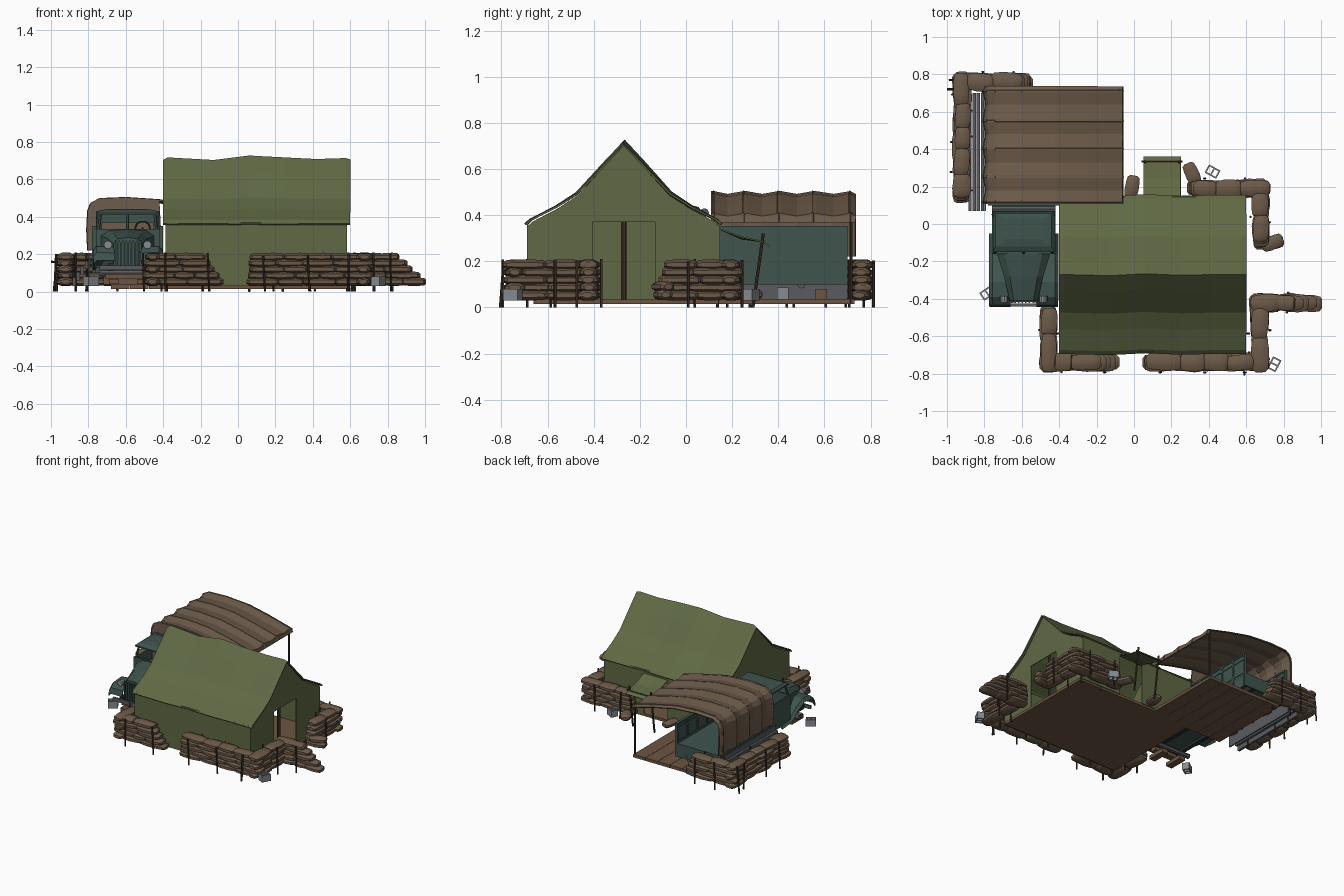
import bpy, bmesh, math, random
from mathutils import Vector

if "Cube" in bpy.data.objects:
    bpy.data.objects.remove(bpy.data.objects["Cube"])
random.seed(4)

def mat(name, c):
    m = bpy.data.materials.new(name)
    m.diffuse_color = (*c, 1)
    m.use_nodes = True
    m.node_tree.nodes["Principled BSDF"].inputs["Base Color"].default_value = m.diffuse_color
    return m
GREEN = mat("tent green", (0.115, 0.14, 0.058))
CANVAS = mat("brown canvas", (0.155, 0.108, 0.07))
SACK = mat("sandbag brown", (0.15, 0.102, 0.066))
TEAL = mat("truck green", (0.05, 0.088, 0.076))
WOOD = mat("plank brown", (0.15, 0.09, 0.055))
DARK = mat("dark wood", (0.05, 0.033, 0.022))
STEEL = mat("grey steel", (0.1, 0.105, 0.115))
STONE = mat("block grey", (0.24, 0.26, 0.28))
BLACK = mat("dark grille", (0.02, 0.03, 0.03))

def finish(name, bm, m, thick=0, smooth=False):
    bmesh.ops.recalc_face_normals(bm, faces=bm.faces)
    me = bpy.data.meshes.new(name)
    bm.to_mesh(me)
    bm.free()
    ob = bpy.data.objects.new(name, me)
    bpy.context.collection.objects.link(ob)
    me.materials.append(m)
    if thick:
        s = ob.modifiers.new("thickness", 'SOLIDIFY')
        s.thickness, s.offset = thick, 0
    if smooth:
        for o in bpy.context.selected_objects:
            o.select_set(False)
        ob.select_set(True)
        bpy.context.view_layer.objects.active = ob
        bpy.ops.object.shade_smooth_by_angle(angle=math.radians(35))
    return ob

def loft(bm, rings, closed=True, cap=True):
    vs = [[bm.verts.new(p) for p in r] for r in rings]
    n = len(vs[0])
    for a, b in zip(vs, vs[1:]):
        for i in range(n if closed else n - 1):
            bm.faces.new((a[i], a[(i + 1) % n], b[(i + 1) % n], b[i]))
    if closed and cap:
        bm.faces.new(vs[0])
        bm.faces.new(vs[-1])

def box(bm, x0, x1, y0, y1, z0, z1):
    loft(bm, [[(x0, y0, z), (x1, y0, z), (x1, y1, z), (x0, y1, z)] for z in (z0, z1)])

def tube(bm, p, q, r, n=6):
    p, q = Vector(p), Vector(q)
    d = (q - p).normalized()
    u = d.orthogonal().normalized()
    v = d.cross(u)
    loft(bm, [[o + r * (u * math.cos(2 * math.pi * i / n) + v * math.sin(2 * math.pi * i / n)) for i in range(n)] for o in (p, q)])

def boxes(name, m, items):
    bm = bmesh.new()
    for b in items:
        box(bm, *b)
    return finish(name, bm, m)

def tubes(name, m, items):
    bm = bmesh.new()
    for t in items:
        tube(bm, *t)
    return finish(name, bm, m)

# ---- wooden floors
boxes("tent_floor", WOOD, [(-.38, .6, -.66, .14, .015, .035)])
boxes("awning_floor", WOOD, [(-.68 + i * .102, -.58 + i * .102, .1, .73, .015, .037) for i in range(6)])

# ---- tent roof: concave profile with a wavy ridge
half = [(.42, .36), (.40, .38), (.29, .437), (.2, .495), (.08, .625), (0, .71)]
prof = [(-a, z) for a, z in half] + half[-2::-1]
RY = -.27
bm = bmesh.new()
rings = []
for x, k, dy in [(-.40, .97, 0), (-.375, 1.01, 0), (-.13, .97, -.006), (.06, 1.04, .004), (.25, 1.01, -.004), (.42, .985, 0), (.575, 1, 0), (.6, .98, 0)]:
    rings.append([(x, RY + y * 1.005 + dy, .37 + (z - .37) * k) for y, z in prof])
loft(bm, rings, closed=False)
finish("tent_roof", bm, GREEN, .008)

# ---- tent walls: rear wall has an opening, right gable has a door
bm = bmesh.new()
def panel(pts):
    bm.faces.new([bm.verts.new(p) for p in pts])
gable = [(RY + y * .985, z - .008) for y, z in prof[::-1]]
door = [(-.685, .03), (-.405, .03), (-.405, .37), (-.135, .37), (-.135, .03), (.144, .03)]
panel([(.58, y, z) for y, z in door + gable])
panel([(-.385, y, z) for y, z in [(-.685, .03), (.144, .03)] + gable])
panel([(-.385, -.685, .03), (.58, -.685, .03), (.58, -.685, .37), (-.385, -.685, .37)])
panel([(-.385, .144, .03), (.05, .144, .03), (.05, .144, .33), (.25, .144, .33), (.25, .144, .03),
       (.58, .144, .03), (.58, .144, .37), (-.385, .144, .37)])
finish("tent_walls", bm, GREEN, .006)

# ---- raised flap over the rear opening, with poles
bm = bmesh.new()
loft(bm, [[(x, .145, .34), (x, .24, .305 - s), (x, .335, .285), (x, .36, .265)] for x, s in ((.05, 0), (.15, .008), (.25, 0))], closed=False)
finish("rear_flap", bm, GREEN, .006)
tubes("flap_poles", DARK, [((x, .29, .0), (x, .335, .32), .007) for x in (.06, .24)]
      + [((.04, .335, .285), (.26, .335, .285), .006)])
tubes("tent_poles", DARK, [((x, RY, .03), (x, RY, .69), .012) for x in (-.33, .53)]
      + [((-.37, RY, .68), (.57, RY, .68), .008)])

# ---- brown canopy over truck bed, extended as an awning
bm = bmesh.new()
cp = [(-.80, .22), (-.805, .33), (-.80, .43), (-.785, .47), (-.74, .494), (-.6, .5), (-.42, .488), (-.25, .452), (-.065, .405), (-.06, .368)]
ys = [.108, .12, .18, .25, .262, .33, .40, .412, .48, .55, .562, .64, .71, .735]
rib = (.12, .25, .40, .55, .71)
rings = []
for y in ys:
    d = 0 if min(abs(y - r) for r in rib) < .02 else -.012
    rings.append([(x - (d if i < 4 else 0), y, z + (d if 2 < i < 9 else 0)) for i, (x, z) in enumerate(cp)])
loft(bm, rings, closed=False)
finish("canopy", bm, CANVAS, .008)
bm = bmesh.new()
for y in rib:
    for a, b in zip(cp, cp[1:]):
        tube(bm, (a[0], y, a[1]), (b[0], y, b[1]), .007, 5)
finish("canopy_ribs", bm, CANVAS)
tubes("awning_poles", DARK, [((-.075, y, .02), (-.075, y, .41), .007) for y in (.12, .715)])
# canvas front of the canopy behind the cab
bm = bmesh.new()
panel([(x, .115, z) for x, z in cp[:7]] + [(-.41, .115, .3)])
finish("canopy_front", bm, CANVAS, .006)

# ---- truck bed: floor, boarded sides with frames, hanging flap
CX = -.59
L = [(-.775, -.405, .1, .7, .185, .2), (-.775, -.405, .1, .112, .2, .35), (-.775, -.405, .69, .7, .1, .19)]
for s in (-1, 1):
    x = CX + s * .18
    L += [(x - .004, x + .004, .1, .7, .1, .345), (x - .009, x + .009, .1, .7, .305, .318),
          (x - .009, x + .009, .1, .7, .2, .215), (x - .01, x + .01, .1, .7, .34, .352)]
    L += [(x - .01, x + .01, .1 + i * .1175, .113 + i * .1175, .1, .345) for i in range(6)]
boxes("truck_bed", TEAL, L)
boxes("chassis_rails", BLACK, [(CX + s * .09 - .015, CX + s * .09 + .015, -.42, .7, .11, .15) for s in (-1, 1)])
tubes("axles", STEEL, [((CX - .15, y, .1), (CX + .15, y, .1), .018, 8) for y in (-.3, .5)]
      + [((CX - .17, .08, .41), (CX + .17, .08, .41), .02, 8)])

# ---- truck cab: lower body, posts, roof
boxes("cab_body", TEAL, [(CX - .17, CX - .158, -.15, .06, .14, .33), (CX + .158, CX + .17, -.15, .06, .14, .33),
      (CX - .17, CX + .17, .05, .062, .14, .42), (CX - .17, CX + .17, -.16, -.145, .14, .335),
      (CX - .17, CX + .17, -.15, .06, .13, .145)])
bm = bmesh.new()
for x in (-.155, 0, .155):
    tube(bm, (CX + x, -.155, .33), (CX + x * .93, -.125, .425), .008)
for s in (-1, 1):
    tube(bm, (CX + s * .16, .05, .33), (CX + s * .15, .045, .425), .012)
def ring(x, y0, y1, z):
    return [(CX - x, y0, z), (CX + x, y0, z), (CX + x, y1, z), (CX - x, y1, z)]
loft(bm, [ring(.165, -.15, .065, .41), ring(.165, -.15, .065, .42), ring(.15, -.12, .055, .435), ring(.1, -.08, .03, .441)])
finish("cab_frame_and_roof", bm, TEAL)
boxes("cab_seat", CANVAS, [(CX - .14, CX + .14, -.03, .04, .2, .26), (CX - .14, CX + .14, .015, .045, .26, .37)])
bm = bmesh.new()
for i in range(10):
    a, b = [2 * math.pi * j / 10 for j in (i, i + 1)]
    tube(bm, *[(CX + .08 + .04 * math.cos(t), -.08 + .02 * math.sin(t), .34 + .035 * math.sin(t)) for t in (a, b)], .005, 5)
tube(bm, (CX + .08, -.08, .34), (CX + .08, -.14, .28), .006)
finish("steering_wheel", bm, BLACK)

# ---- hood, grille, fenders, lamps, bumper
bm = bmesh.new()
def hood(y, w, z):
    return [(CX + a * w, y, h) for a, h in ((-1, .13), (-1, z - .035), (-.7, z - .008), (0, z), (.7, z - .008), (1, z - .035), (1, .13))]
loft(bm, [hood(-.15, .145, .335), hood(-.28, .105, .318), hood(-.41, .075, .29)])
finish("hood", bm, TEAL)
boxes("grille", BLACK, [(CX - .065, CX + .065, -.416, -.409, .14, .265)])
boxes("grille_bars", TEAL, [(CX - .068 + i * .019, CX - .06 + i * .019, -.423, -.41, .135, .272) for i in range(8)])
bm = bmesh.new()
fp = [(-.44, .165), (-.43, .205), (-.39, .235), (-.31, .24), (-.23, .2), (-.16, .145), (-.05, .135)]
for s in (-1, 1):
    loft(bm, [[(CX + s * w, y, z - d) for y, z in fp] for w, d in ((.07, 0), (.165, 0), (.182, .02))], closed=False)
finish("fenders", bm, TEAL, .01)
tubes("headlamps", STONE, [((CX + s * .105, -.42, .25), (CX + s * .105, -.385, .25), .022, 10) for s in (-1, 1)])
boxes("bumper", STEEL, [(CX - .15, CX + .15, -.44, -.425, .115, .14)])

# ---- steel sheets beside the truck, supports under it
boxes("steel_sheets", STEEL, [(-.885 + i * .022, -.868 + i * .022, .07, .7, .03 + i * .03, .075 + i * .03) for i in range(4)]
      + [(-.8, -.79, .07, .7, .03, .2)])
boxes("support_planks", WOOD, [(CX - .12, CX + .12, -.38, -.33, .07, .095), (CX - .1, CX - .05, -.42, -.28, .04, .068),
      (CX + .05, CX + .1, -.42, -.28, .04, .068), (-.72, -.44, .2, .25, .037, .08), (-.72, -.44, .56, .61, .037, .08)])

# ---- hollow building blocks
for i, (x, y, z, r) in enumerate([(-.785, -.37, .03, .6), (.42, .28, .03, -.5), (.75, -.75, .03, 1.1), (CX - .07, .42, .037, 0), (CX + .1, .42, .037, 0)]):
    ob = boxes(f"building_block_{i}", STONE, [(-.035, .035, a, a + .008, 0, .05) for a in (-.025, .017)]
               + [(a - .004, a + .004, -.025, .025, 0, .05) for a in (-.031, 0, .031)])
    ob.location, ob.rotation_euler = (x, y, z), (0, 0, r)

# ---- sandbag walls: staggered layers along each leg
def bag(bm, c, ang, l, w, h):
    ca, sa = math.cos(ang), math.sin(ang)
    rings = []
    for t, k in ((-.5, .5), (-.42, .85), (-.15, 1), (.2, .96), (.42, .85), (.5, .5)):
        pts = []
        for i in range(8):
            a = math.pi / 4 * (i + .5)
            v, z = k * w * .54 * math.cos(a), k * h * .54 * math.sin(a)
            pts.append((c[0] + ca * t * l - sa * v, c[1] + sa * t * l + ca * v, c[2] + z))
        rings.append(pts)
    loft(bm, rings)

LAYERS, R = 5, random.uniform
def wall(name, pts, trim0, trim1):
    bm, st = bmesh.new(), bmesh.new()
    legs = list(zip(pts, pts[1:]))
    for j, (p, q) in enumerate(legs):
        p, q = Vector(p), Vector(q)
        d = (q - p).normalized()
        ang = math.atan2(d.y, d.x)
        for k in range(LAYERS):
            a = p + d * (k * trim0 if j == 0 else -.045 if k % 2 else .03)
            b = q - d * (k * trim1 if j == len(legs) - 1 else .03 if k % 2 else -.045)
            n = max(1, round((b - a).length / .145))
            cuts = [0] + [(i + R(-.15, .15) + (.2 if k % 2 else -.15)) / n for i in range(1, n)] + [1]
            for u, v in zip(cuts, cuts[1:]):
                c = a.lerp(b, (u + v) / 2)
                bag(bm, (c.x + R(-.005, .005), c.y + R(-.005, .005), .053 + k * .033), ang + R(-.07, .07),
                    (b - a).length * (v - u) + .012, .09 + R(-.008, .01), .046)
        # stakes on both sides of the leg
        m = max(1, round((q - p).length / .22))
        for i in range(m):
            for s in (-1, 1):
                c = p.lerp(q, (i + .5) / m + R(-.08, .08)) + s * .053 * Vector((-d.y, d.x))
                tube(st, (c.x + R(-.01, .01), c.y, 0), (c.x, c.y, .19 + R(0, .02)), .006, 5)
    finish(name, bm, SACK, smooth=True)
    finish(name + "_stakes", st, DARK)

wall("back_left_sandbags", [(-.92, .12), (-.92, .76), (-.55, .76)], .008, .012)
wall("back_right_sandbags", [(.29, .19), (.675, .19), (.675, -.13)], .008, .01)
wall("front_right_sandbags", [(1.0, -.42), (.67, -.42), (.67, -.74), (.05, -.74)], .035, .006)
wall("front_left_sandbags", [(-.455, -.44), (-.455, -.74), (-.08, -.74)], .004, .026)
bm = bmesh.new()
for x, y, z, a in [(-.01, .2, .055, 1.4), (.31, .27, .055, 2), (.74, -.1, .055, .2), (.74, -.1, .09, .4)]:
    bag(bm, (x, y, z), a, .12, .075, .046)
finish("loose_sandbags", bm, SACK, smooth=True)
# short pegs poking out of the walls
tubes("pegs", DARK, [((-1.0, .72, .16), (-.87, .72, .15), .006), ((.59, -.805, .0), (.59, -.79, .2), .006),
      ((-.985, .77, 0), (-.965, .77, .2), .006)])
